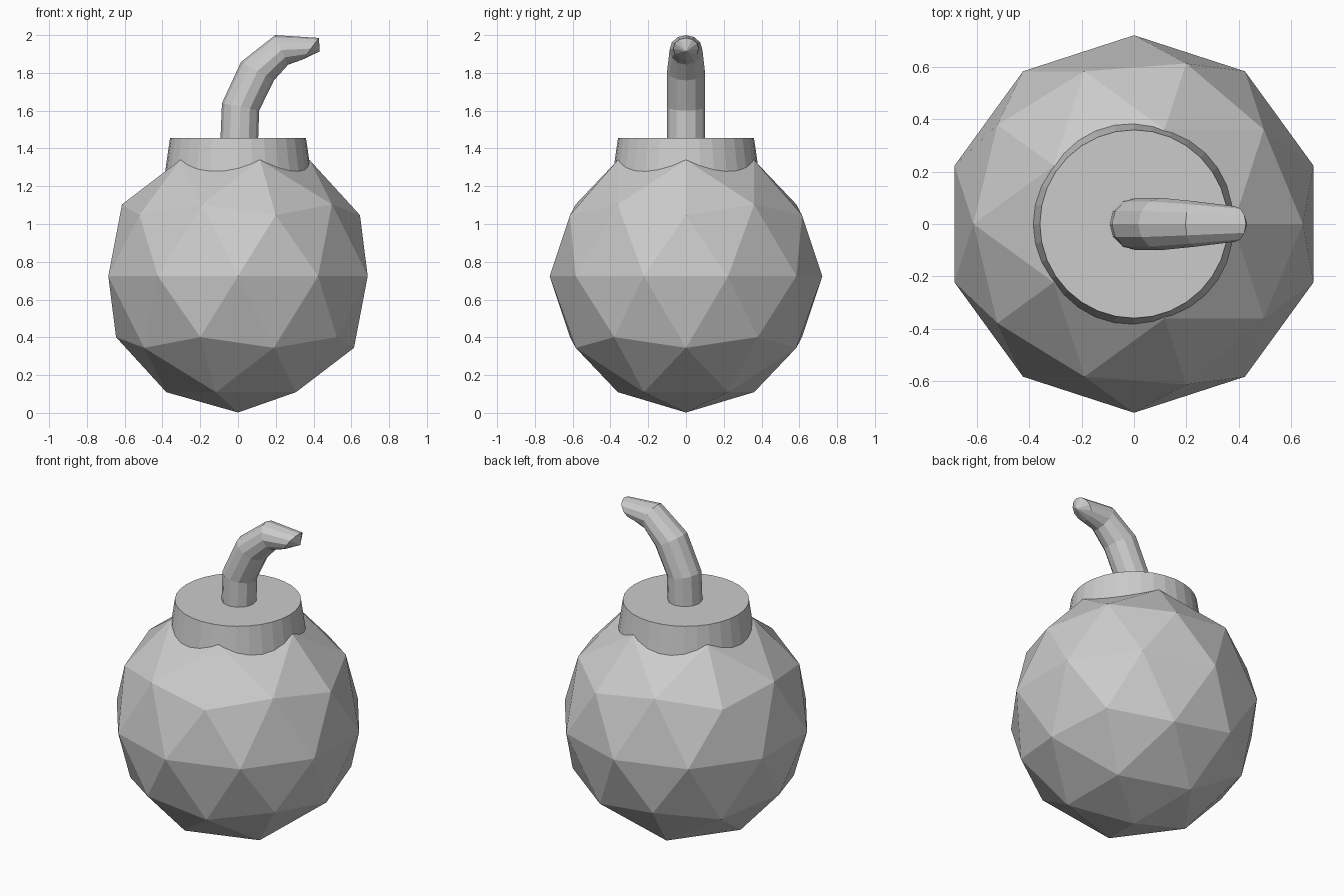
import bpy, bmesh, math
from mathutils import Vector

if "Cube" in bpy.data.objects:
    bpy.data.objects.remove(bpy.data.objects["Cube"])


def finish(bm, name):
    bmesh.ops.recalc_face_normals(bm, faces=bm.faces)
    mesh = bpy.data.meshes.new(name)
    bm.to_mesh(mesh)
    bm.free()
    obj = bpy.data.objects.new(name, mesh)
    bpy.context.collection.objects.link(obj)
    return obj


# Faceted round body
bpy.ops.mesh.primitive_ico_sphere_add(subdivisions=2, radius=0.722, location=(0, 0, 0.724))
bpy.context.object.name = "body"

# Tapered collar, its lower edge sunk into the body
bpy.ops.mesh.primitive_cone_add(vertices=32, radius1=0.391, radius2=0.36, depth=0.215,
                                location=(0, 0, 1.3475))
bpy.context.object.name = "collar"

# Bent fuse: each ring is (outer x, outer z, inner x, inner z, half width in y)
SIDES = 12
rings = [
    (-0.095, 1.40, 0.105, 1.40, 0.10),
    (-0.085, 1.64, 0.112, 1.60, 0.10),
    (0.016, 1.858, 0.19, 1.76, 0.10),
    (0.197, 2.00, 0.265, 1.843, 0.087),
    (0.428, 1.985, 0.345, 1.872, 0.068),
]
bm = bmesh.new()
loops = []
for ox, oz, ix, iz, w in rings:
    outer, inner = Vector((ox, 0, oz)), Vector((ix, 0, iz))
    mid, half = (outer + inner) / 2, (outer - inner) / 2
    loops.append([bm.verts.new(mid + half * math.cos(a) + Vector((0, w * math.sin(a), 0)))
                  for a in (2 * math.pi * i / SIDES for i in range(SIDES))])
for low, high in zip(loops, loops[1:]):
    for i in range(SIDES):
        j = (i + 1) % SIDES
        bm.faces.new((low[i], low[j], high[j], high[i]))
bm.faces.new(loops[0])

# Shallow pointed fuse end
tip = bm.verts.new((0.433, 0, 1.914))
for i in range(SIDES):
    bm.faces.new((loops[-1][i], loops[-1][(i + 1) % SIDES], tip))
finish(bm, "fuse")
